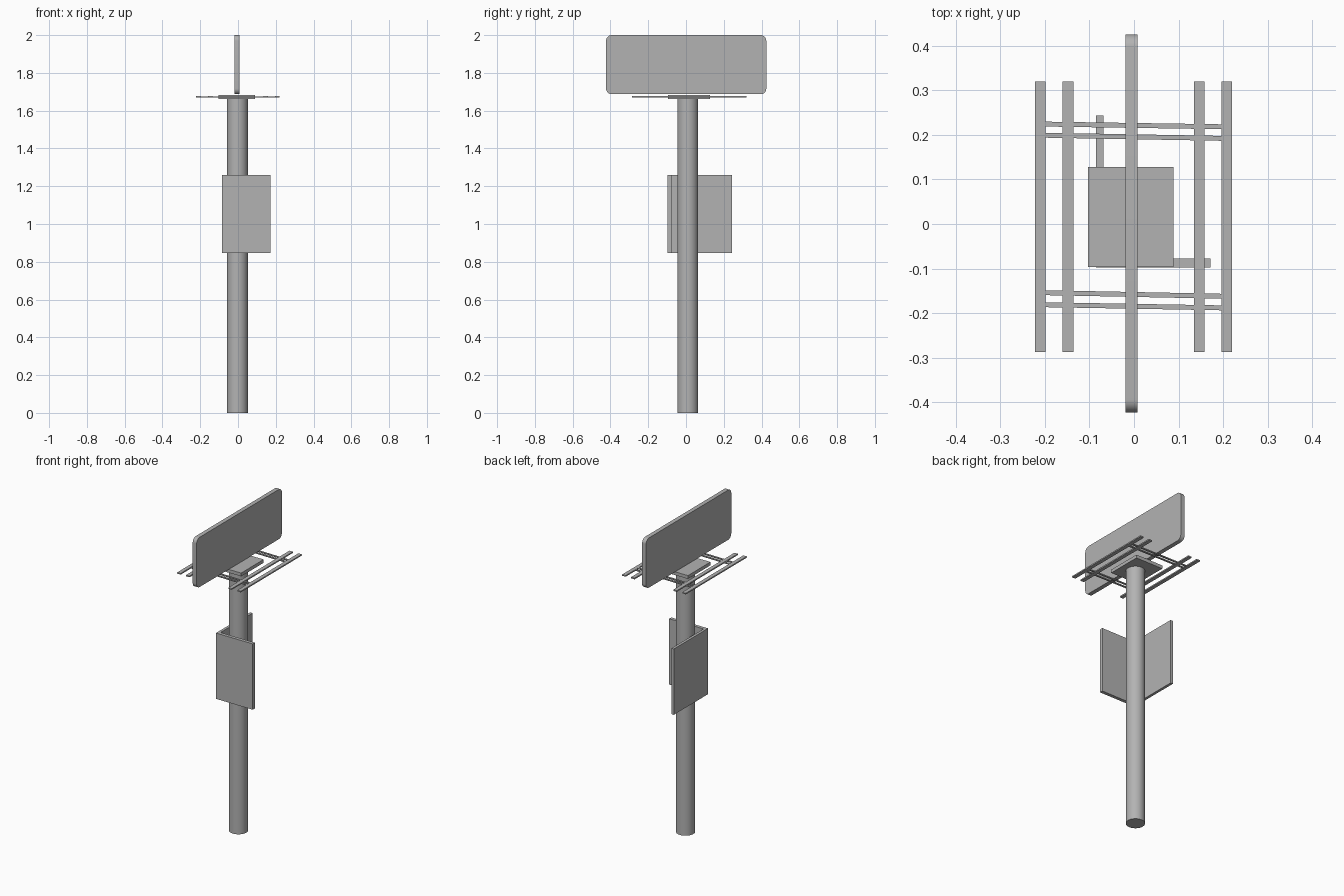
import bpy, bmesh
from math import atan2, hypot
from mathutils import Matrix

if "Cube" in bpy.data.objects:
    bpy.data.objects.remove(bpy.data.objects["Cube"])

# Dark grey metal shared by every part
metal = bpy.data.materials.new("dark_grey_metal")
metal.diffuse_color = (0.45, 0.45, 0.45, 1)
metal.use_nodes = True
metal.node_tree.nodes["Principled BSDF"].inputs["Base Color"].default_value = metal.diffuse_color


def mesh_object(name, bm):
    bmesh.ops.recalc_face_normals(bm, faces=bm.faces)
    mesh = bpy.data.meshes.new(name)
    bm.to_mesh(mesh)
    bm.free()
    mesh.materials.append(metal)
    obj = bpy.data.objects.new(name, mesh)
    bpy.context.collection.objects.link(obj)
    return obj


def box(name, x, y, z):
    """Box from (min, max) ranges."""
    bm = bmesh.new()
    centre = [(a + b) / 2 for a, b in (x, y, z)]
    size = [b - a for a, b in (x, y, z)]
    bmesh.ops.create_cube(bm, size=1, matrix=Matrix.Translation(centre) @ Matrix.Diagonal((*size, 1)))
    return mesh_object(name, bm)


# Round pole
bpy.ops.mesh.primitive_cylinder_add(vertices=48, radius=0.055, depth=1.664,
                                    location=(-0.003, 0.009, 0.832))
pole = bpy.context.object
pole.name = "pole"
pole.data.materials.append(metal)
bpy.ops.object.shade_smooth_by_angle()

# Cap plate on the pole
box("cap_plate", (-0.103, 0.089), (-0.096, 0.128), (1.662, 1.683))

# Upright sign board with rounded corners
sign = box("sign_board", (-0.019, 0.008), (-0.423, 0.425), (1.687, 2.0))
bm = bmesh.new()
bm.from_mesh(sign.data)
corners = [e for e in bm.edges if abs(e.verts[0].co.x - e.verts[1].co.x) > 0.01]
bmesh.ops.bevel(bm, geom=corners, offset=0.03, segments=8, profile=0.5, affect='EDGES')
bm.to_mesh(sign.data)
bm.free()
bpy.context.view_layer.objects.active = sign
sign.select_set(True)
pole.select_set(False)
bpy.ops.object.shade_smooth_by_angle()

# L-shaped pair of panels around the pole
box("front_panel", (-0.085, 0.171), (-0.098, -0.077), (0.846, 1.26))
box("side_panel", (-0.085, -0.068), (-0.0775, 0.243), (0.846, 1.26))

# Long frame rails
for i, x in enumerate((-0.21, -0.148, 0.146, 0.208)):
    box(f"long_rail_{i + 1}", (x - 0.012, x + 0.012), (-0.287, 0.32), (1.669, 1.677))

# Slightly skewed cross rails
for i, (y0, y1) in enumerate(((0.224, 0.218), (0.199, 0.192), (-0.154, -0.162), (-0.181, -0.188))):
    length = hypot(0.398, y1 - y0)
    rail = box(f"cross_rail_{i + 1}", (-length / 2, length / 2), (-0.0055, 0.0055), (-0.003, 0.003))
    rail.location = (-0.001, (y0 + y1) / 2, 1.673)
    rail.rotation_euler.z = atan2(y1 - y0, 0.398)
